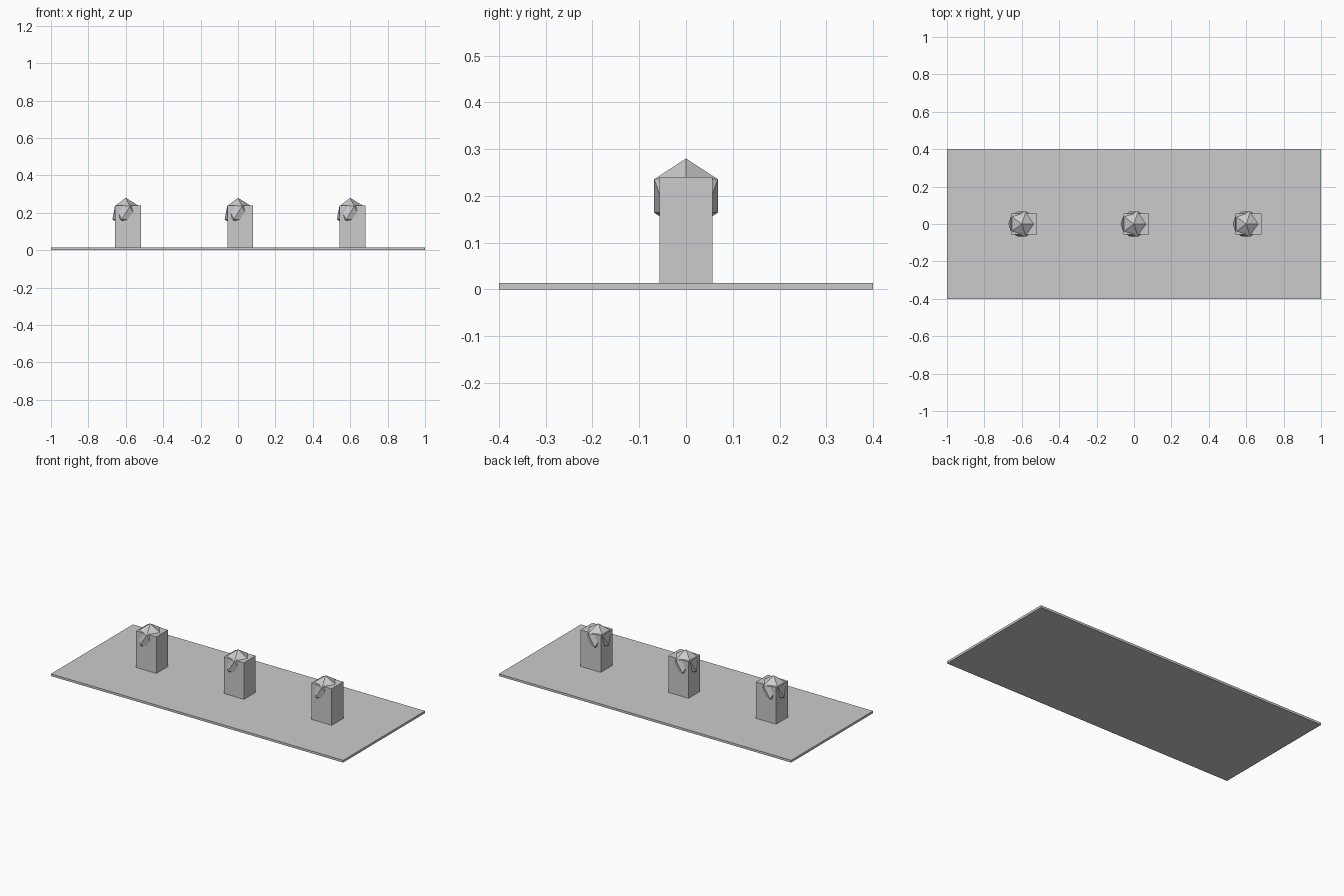
import bpy

cube = bpy.data.objects.get("Cube")
if cube:
    bpy.data.objects.remove(cube, do_unlink=True)

# Single plain colour
GREY = (0.6, 0.6, 0.6, 1)
grey = bpy.data.materials.new("plain grey")
grey.use_nodes = True
grey.diffuse_color = GREY
grey.node_tree.nodes["Principled BSDF"].inputs["Base Color"].default_value = GREY


def finish(name):
    ob = bpy.context.object
    ob.name = name
    ob.data.materials.append(grey)
    return ob


def box(name, low, high):
    centre = [(a + b) / 2 for a, b in zip(low, high)]
    bpy.ops.mesh.primitive_cube_add(size=1, location=centre)
    bpy.context.object.scale = [b - a for a, b in zip(low, high)]
    return finish(name)


# Thin ground slab
TOP = 0.014
box("base_plate", (-1, -0.4, 0), (1, 0.4, TOP))

# Three posts, each with a faceted ball sunk into its upper end
for label, x in (("right", -0.6), ("middle", 0), ("left", 0.6)):
    box(label + "_post", (x - 0.057, -0.057, TOP), (x + 0.081, 0.057, 0.24))
    bpy.ops.mesh.primitive_ico_sphere_add(subdivisions=1, radius=0.08, location=(x, 0, 0.2))
    finish(label + "_faceted_ball")
